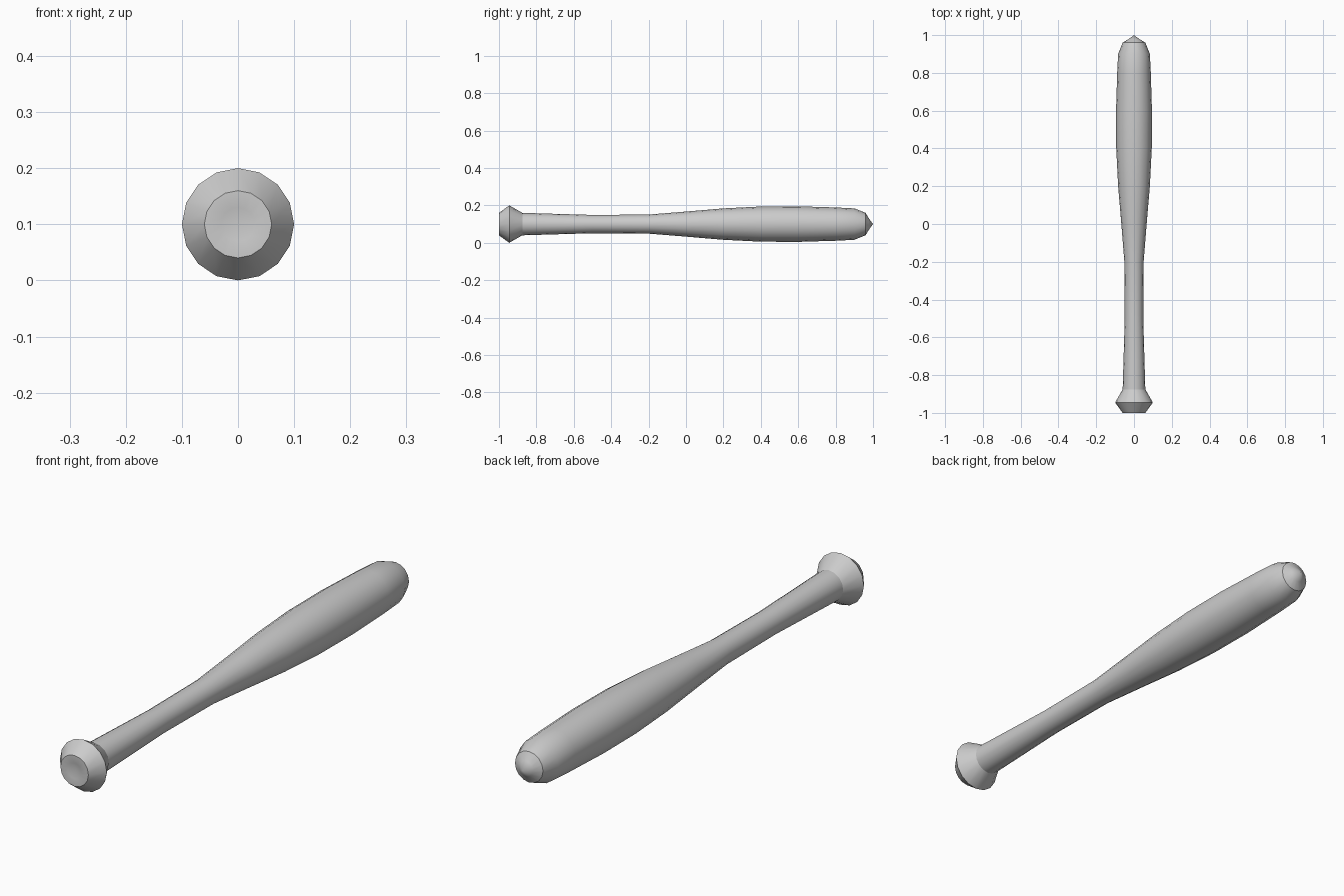
import bpy, bmesh, math

if "Cube" in bpy.data.objects:
    bpy.data.objects.remove(bpy.data.objects["Cube"])

SIDES = 16
AXIS_Z = 0.1

# Profile (y along the bat, radius): knob, handle, barrel, rounded tip
profile = [(-1.0, 0.03), (-1.0, 0.06), (-0.945, 0.1), (-0.875, 0.06),
           (-0.5, 0.049), (-0.2, 0.051), (0.0, 0.067), (0.2, 0.084),
           (0.4, 0.094), (0.6, 0.095), (0.8, 0.089), (0.9, 0.084), (0.96, 0.06),
           (0.978, 0.03)]

bm = bmesh.new()

# Rings of the turned body
rings = []
for y, r in profile:
    rings.append([bm.verts.new((r * math.cos(2 * math.pi * i / SIDES), y,
                                AXIS_Z + r * math.sin(2 * math.pi * i / SIDES)))
                  for i in range(SIDES)])
for a, b in zip(rings, rings[1:]):
    for i in range(SIDES):
        j = (i + 1) % SIDES
        bm.faces.new((a[i], a[j], b[j], b[i]))

# End fans: shallow dimple in the knob, point on the tip
for ring, y in ((rings[0], -0.99), (rings[-1], 1.0)):
    centre = bm.verts.new((0, y, AXIS_Z))
    for i in range(SIDES):
        bm.faces.new((ring[i], ring[(i + 1) % SIDES], centre))

bmesh.ops.recalc_face_normals(bm, faces=bm.faces)
mesh = bpy.data.meshes.new("bat")
bm.to_mesh(mesh)
bm.free()
bat = bpy.data.objects.new("bat", mesh)
bpy.context.collection.objects.link(bat)

# Smooth sides with crisp knob and tip edges
bpy.context.view_layer.objects.active = bat
bat.select_set(True)
bpy.ops.object.shade_smooth_by_angle(angle=math.radians(25))
